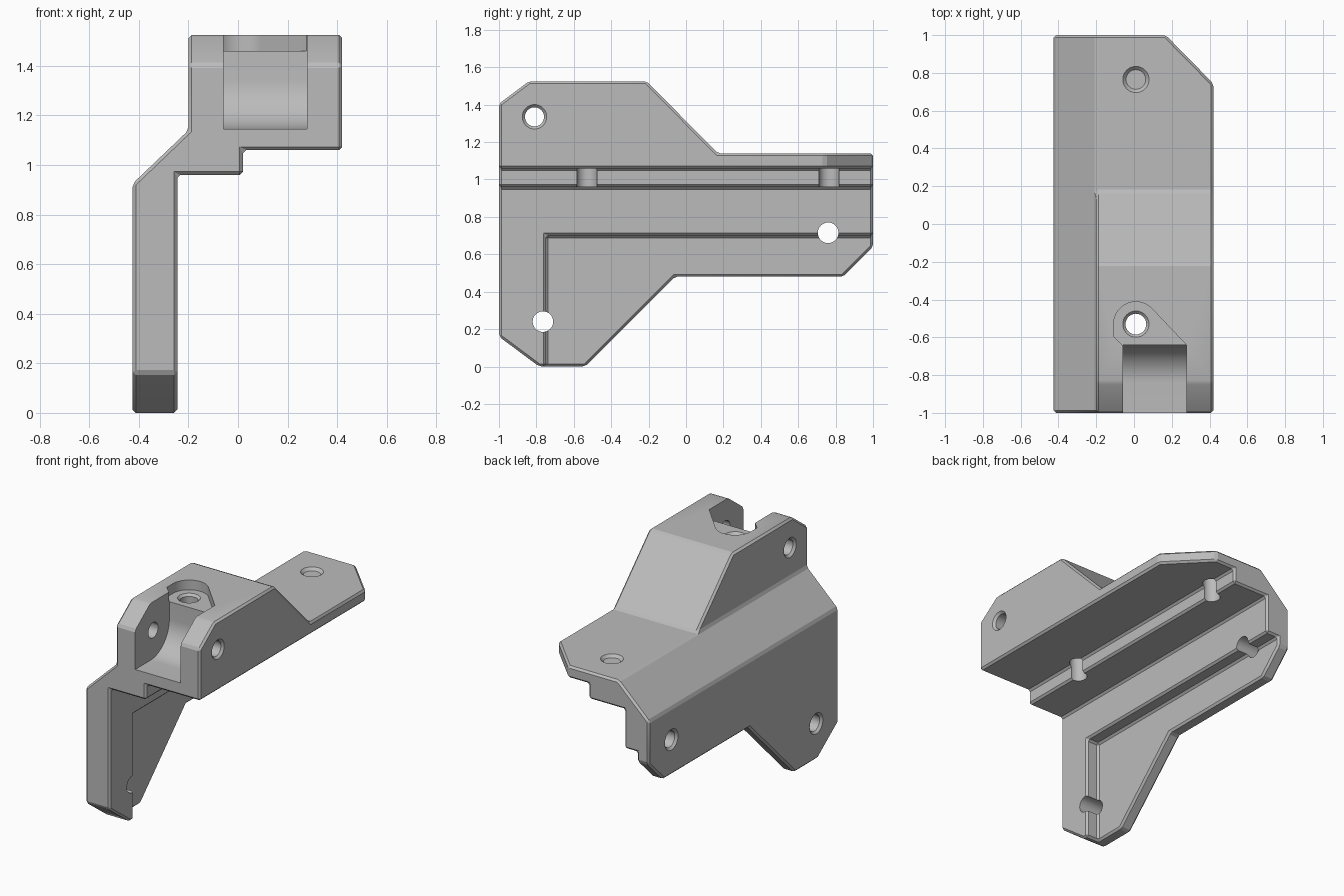
import bpy, bmesh, math
from mathutils import Matrix, Vector

if "Cube" in bpy.data.objects:
    bpy.data.objects.remove(bpy.data.objects["Cube"], do_unlink=True)

grey = bpy.data.materials.new("plain grey")
grey.use_nodes = True
colour = (0.5, 0.5, 0.5, 1)
grey.diffuse_color = colour
grey.node_tree.nodes["Principled BSDF"].inputs["Base Color"].default_value = colour


def add_object(name, bm):
    bmesh.ops.recalc_face_normals(bm, faces=bm.faces[:])
    mesh = bpy.data.meshes.new(name)
    bm.to_mesh(mesh)
    bm.free()
    mesh.materials.append(grey)
    obj = bpy.data.objects.new(name, mesh)
    bpy.context.collection.objects.link(obj)
    return obj


def prism(name, points, axis, lo, hi):
    """Extrude a 2D outline along the x, y or z axis."""
    place = {"x": lambda a, b, d: (d, a, b),
             "y": lambda a, b, d: (a, d, b),
             "z": lambda a, b, d: (a, b, d)}[axis]
    bm = bmesh.new()
    rings = [[bm.verts.new(place(a, b, d)) for a, b in points] for d in (lo, hi)]
    bm.faces.new(rings[0])
    bm.faces.new(rings[1])
    n = len(points)
    for i in range(n):
        j = (i + 1) % n
        bm.faces.new((rings[0][i], rings[0][j], rings[1][j], rings[1][i]))
    return add_object(name, bm)


def cone(name, start, end, r1, r2):
    """Round cutter running between two points."""
    start, end = Vector(start), Vector(end)
    turn = (end - start).to_track_quat("Z", "Y").to_matrix().to_4x4()
    bm = bmesh.new()
    bmesh.ops.create_cone(bm, cap_ends=True, segments=32, radius1=r1, radius2=r2,
                          depth=(end - start).length,
                          matrix=Matrix.Translation((start + end) / 2) @ turn)
    return add_object(name, bm)


def bake(obj):
    """Apply the modifiers on an object."""
    bpy.context.view_layer.update()
    graph = bpy.context.evaluated_depsgraph_get()
    mesh = bpy.data.meshes.new_from_object(obj.evaluated_get(graph))
    obj.modifiers.clear()
    obj.data = mesh


def combine(obj, tool, operation="DIFFERENCE"):
    mod = obj.modifiers.new("cut", "BOOLEAN")
    mod.operation = operation
    mod.solver = "EXACT"
    mod.object = tool
    bake(obj)
    bpy.data.objects.remove(tool, do_unlink=True)


def arc(cx, cy, r, a0, a1, n):
    angles = [math.radians(a0 + (a1 - a0) * i / n) for i in range(n + 1)]
    return [(cx + r * math.cos(a), cy + r * math.sin(a)) for a in angles]


# Stepped bracket section, trimmed by its side outline and plan outline
body = prism("bracket_body", [
    (-.425, -.1), (-.245, -.1), (-.245, .96), (.02, .96), (.02, 1.06), (.42, 1.06),
    (.42, 1.6), (-.2, 1.6), (-.2, 1.14), (-.425, .925)], "y", -1, 1)
combine(body, prism("side_outline", [
    (-1, 1.405), (-.84, 1.525), (-.21, 1.525), (.17, 1.14), (1.1, 1.14), (1.1, .74),
    (.84, .48), (-.06, .48), (-.54, 0), (-.785, 0), (-1, .16), (-1.1, .16),
    (-1.1, 1.405)], "x", -.6, .6), "INTERSECT")
combine(body, prism("corner_trim", [(.07, 1.1), (.6, 1.1), (.6, .56)], "z", -.2, 1.8))

# Thinner inner side of the leg
combine(body, prism("leg_recess", [(-.75, -.2), (1.2, -.2), (1.2, .7), (-.75, .7)],
                    "x", -.338, -.1))

# Small chamfer along every edge
bm = bmesh.new()
bm.from_mesh(body.data)
bmesh.ops.remove_doubles(bm, verts=bm.verts[:], dist=.0005)
bmesh.ops.dissolve_limit(bm, angle_limit=math.radians(1), verts=bm.verts[:], edges=bm.edges[:])
bm.to_mesh(body.data)
bm.free()
bevel = body.modifiers.new("chamfer", "BEVEL")
bevel.width = .013
bevel.segments = 1
bevel.limit_method = "ANGLE"
bevel.angle_limit = math.radians(30)
bake(body)

# Hinge channel with a curved back, and the screw pocket behind it
channel = [(-1.1, 1.6), (-1.1, 1.145)] + arc(-.84, 1.345, .2, -90, 0, 16) + [(-.64, 1.6)]
combine(body, prism("hinge_channel", channel, "x", -.058, .278))
pocket = arc(.01, -.53, .118, 45, 180, 20) + [(-.108, -.595), (-.057, -.645),
                                             (-.057, -.68), (.277, -.68), (.277, -.64)]
combine(body, prism("screw_pocket", pocket, "z", 1.46, 1.7))


def hole(start, direction, r, mouths):
    """Through hole, with a countersink at each (point distance, sign) mouth."""
    start, step = Vector(start), Vector(direction)
    combine(body, cone("hole", start - step * 2, start + step * 2, r, r))
    for distance, sign in mouths:
        surface = start + step * distance
        inward = step * sign * .018
        combine(body, cone("countersink", surface - inward, surface + inward,
                           r + .032, r - .003))


# Vertical screw holes, leg screw holes and hinge pin hole
hole((.01, -.53, 0), (0, 0, 1), .055, [(1.46, -1)])
hole((.01, .765, 0), (0, 0, 1), .055, [(1.14, -1)])
hole((0, -.765, .24), (1, 0, 0), .055, [(-.425, 1)])
hole((0, .76, .715), (1, 0, 0), .055, [(-.425, 1)])
hole((0, -.81, 1.335), (1, 0, 0), .051, [(-.2, 1), (.42, -1)])

body.data.materials.clear()
body.data.materials.append(grey)
for face in body.data.polygons:
    face.material_index = 0
bpy.ops.object.select_all(action="DESELECT")
body.select_set(True)
bpy.context.view_layer.objects.active = body
bpy.ops.object.shade_smooth_by_angle(angle=math.radians(20))
